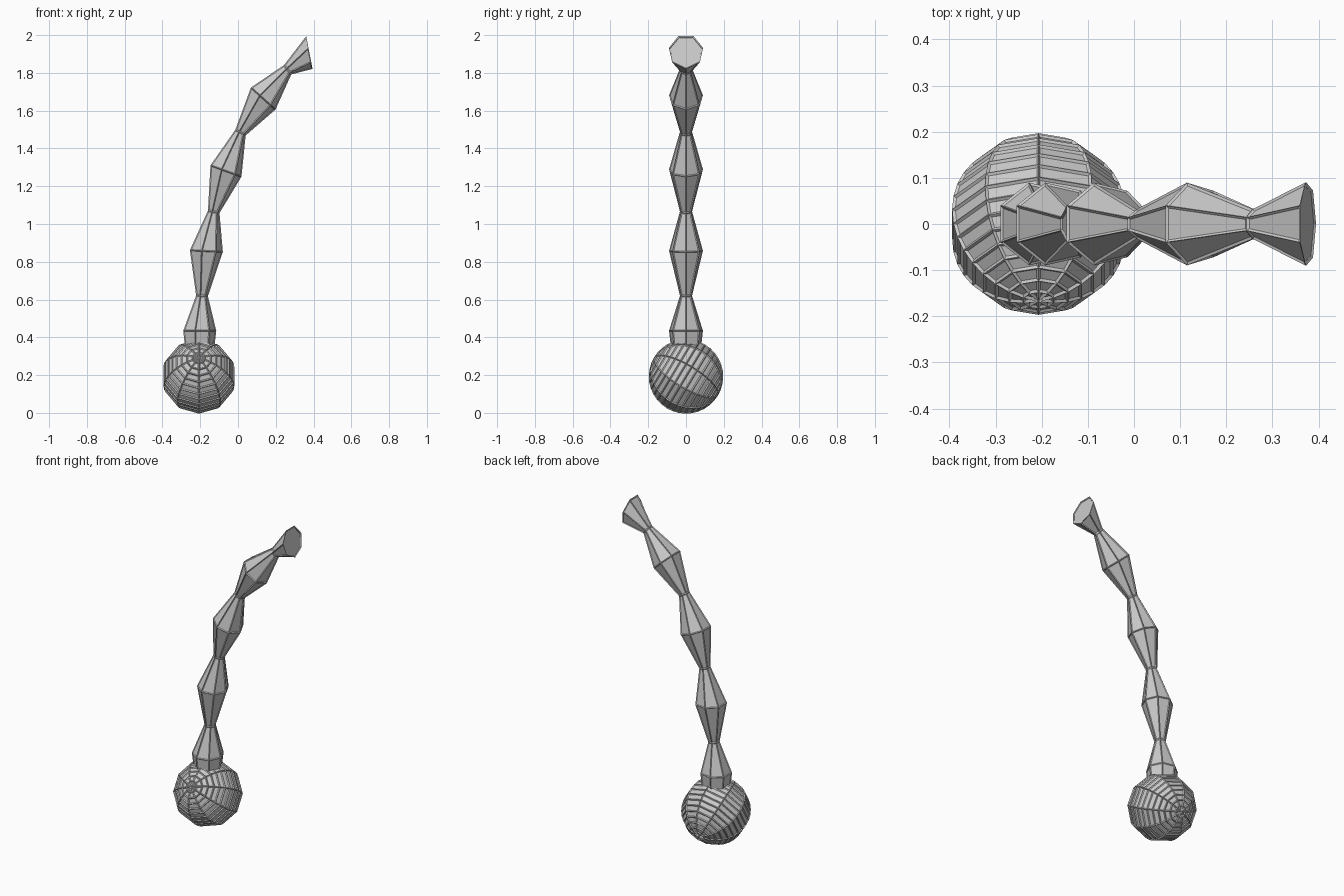
import bpy, bmesh
from math import sin, cos, pi, radians
from mathutils import Vector, Matrix

if "Cube" in bpy.data.objects:
    bpy.data.objects.remove(bpy.data.objects["Cube"])


def finish(bm, name, inset, depth):
    # Panel every face with a thin raised border
    bmesh.ops.recalc_face_normals(bm, faces=bm.faces[:])
    bmesh.ops.inset_individual(bm, faces=bm.faces[:], thickness=inset,
                               depth=depth, use_even_offset=True)
    me = bpy.data.meshes.new(name)
    bm.to_mesh(me)
    bm.free()
    ob = bpy.data.objects.new(name, me)
    bpy.context.collection.objects.link(ob)
    return ob


# Ribbed ball: ten-sided, its pole tipped up towards the front
bm = bmesh.new()
bmesh.ops.create_uvsphere(bm, u_segments=10, v_segments=18, radius=0.197)
bm.transform(Matrix.Translation((-0.207, 0, 0.193))
             @ Matrix.Rotation(radians(59), 4, 'X'))
finish(bm, "ribbed_ball", 0.005, -0.005)

# Jointed stem: seven-sided rings, alternately wide and narrow
# x, z, lean from vertical in degrees, radius
rings = [
    (-0.207, 0.20, 0, 0.065),
    (-0.207, 0.435, 0, 0.092),
    (-0.192, 0.62, 3, 0.033),
    (-0.172, 0.857, 3, 0.092),
    (-0.130, 1.065, 12, 0.033),
    (-0.068, 1.282, 20, 0.092),
    (0.012, 1.485, 30, 0.033),
    (0.130, 1.667, 42, 0.092),
    (0.262, 1.818, 52, 0.033),
    (0.377, 1.912, 79, 0.093),
]
SIDES = 7
bm = bmesh.new()
loops = []
for x, z, lean, r in rings:
    a = radians(lean)
    across = Vector((cos(a), 0, -sin(a)))
    side = Vector((0, 1, 0))
    loops.append([bm.verts.new(Vector((x, 0, z))
                               + across * (r * cos(2 * pi * i / SIDES))
                               + side * (r * sin(2 * pi * i / SIDES)))
                  for i in range(SIDES)])
for lo, hi in zip(loops, loops[1:]):
    for i in range(SIDES):
        j = (i + 1) % SIDES
        bm.faces.new((lo[i], lo[j], hi[j], hi[i]))
bm.faces.new(loops[0][::-1])
bm.faces.new(loops[-1])
finish(bm, "jointed_stem", 0.005, -0.004)
